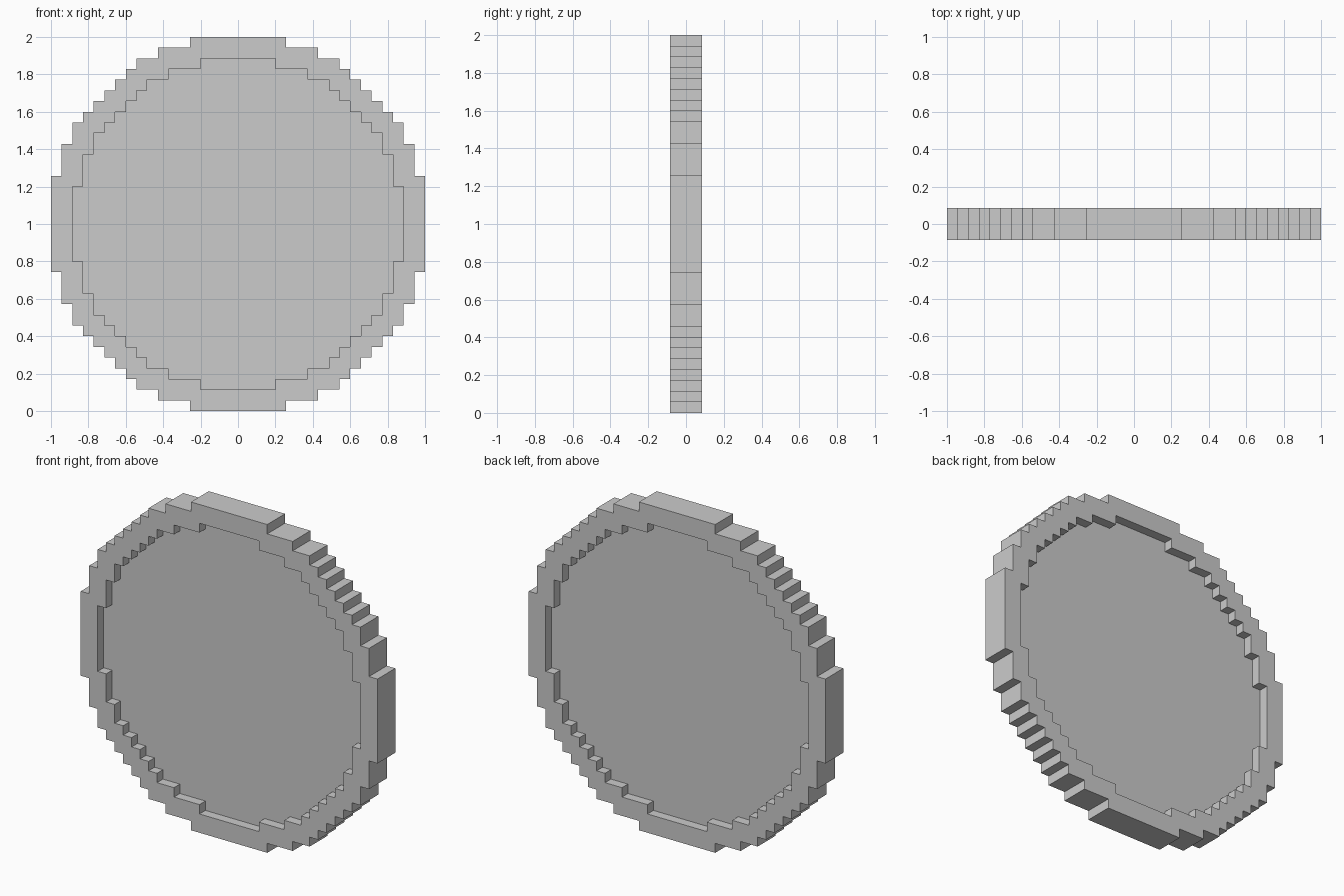
import bpy, bmesh

if "Cube" in bpy.data.objects:
    bpy.data.objects.remove(bpy.data.objects["Cube"])

U = 2 / 35  # one stair step of the pixelated outline

# Outward corners of the upper right quarter (half-width, height) in steps
RIM = [(4.5, 17.5), (7.5, 16.5), (9.5, 15.5), (10.5, 14.5), (11.5, 13.5), (12.5, 12.5),
       (13.5, 11.5), (14.5, 10.5), (15.5, 9.5), (16.5, 7.5), (17.5, 4.5)]
RECESS = [(3.5, 15.5), (6.5, 14.5), (8.5, 13.5), (9.5, 12.5), (10.5, 11.5),
          (11.5, 10.5), (12.5, 9.5), (13.5, 8.5), (14.5, 6.5), (15.5, 3.5)]


def outline(corners):
    """Stepped quarter outline turned four times into a closed loop."""
    quarter = []
    for i, (x, z) in enumerate(corners):
        quarter.append((x, z))
        if i + 1 < len(corners):
            quarter.append((x, corners[i + 1][1]))
    loop = []
    for _ in range(4):
        loop += quarter
        quarter = [(z, -x) for x, z in quarter]
    return loop


bm = bmesh.new()


def ring(points, y):
    return [bm.verts.new((x * U, y * U, 1 + z * U)) for x, z in points]


def walls(a, b):
    n = len(a)
    for i in range(n):
        j = (i + 1) % n
        bm.faces.new((a[i], a[j], b[j], b[i]))


def loop_edges(r):
    return [bm.edges.get((r[i - 1], r[i])) for i in range(len(r))]


outer, inner = outline(RIM), outline(RECESS)

# Outer edge of the disc
rims = {s: ring(outer, 1.5 * s) for s in (-1, 1)}
walls(rims[-1], rims[1])

# Raised border and recessed floor on the front and the back
for s in (-1, 1):
    lip, floor = ring(inner, 1.5 * s), ring(inner, 0.5 * s)
    walls(lip, floor)
    bm.faces.new(floor)
    bmesh.ops.triangle_fill(bm, use_beauty=True, normal=(0, s, 0),
                            edges=loop_edges(rims[s]) + loop_edges(lip))

bmesh.ops.recalc_face_normals(bm, faces=bm.faces)
mesh = bpy.data.meshes.new("stepped_disc")
bm.to_mesh(mesh)
bm.free()
disc = bpy.data.objects.new("stepped_disc", mesh)
bpy.context.collection.objects.link(disc)
